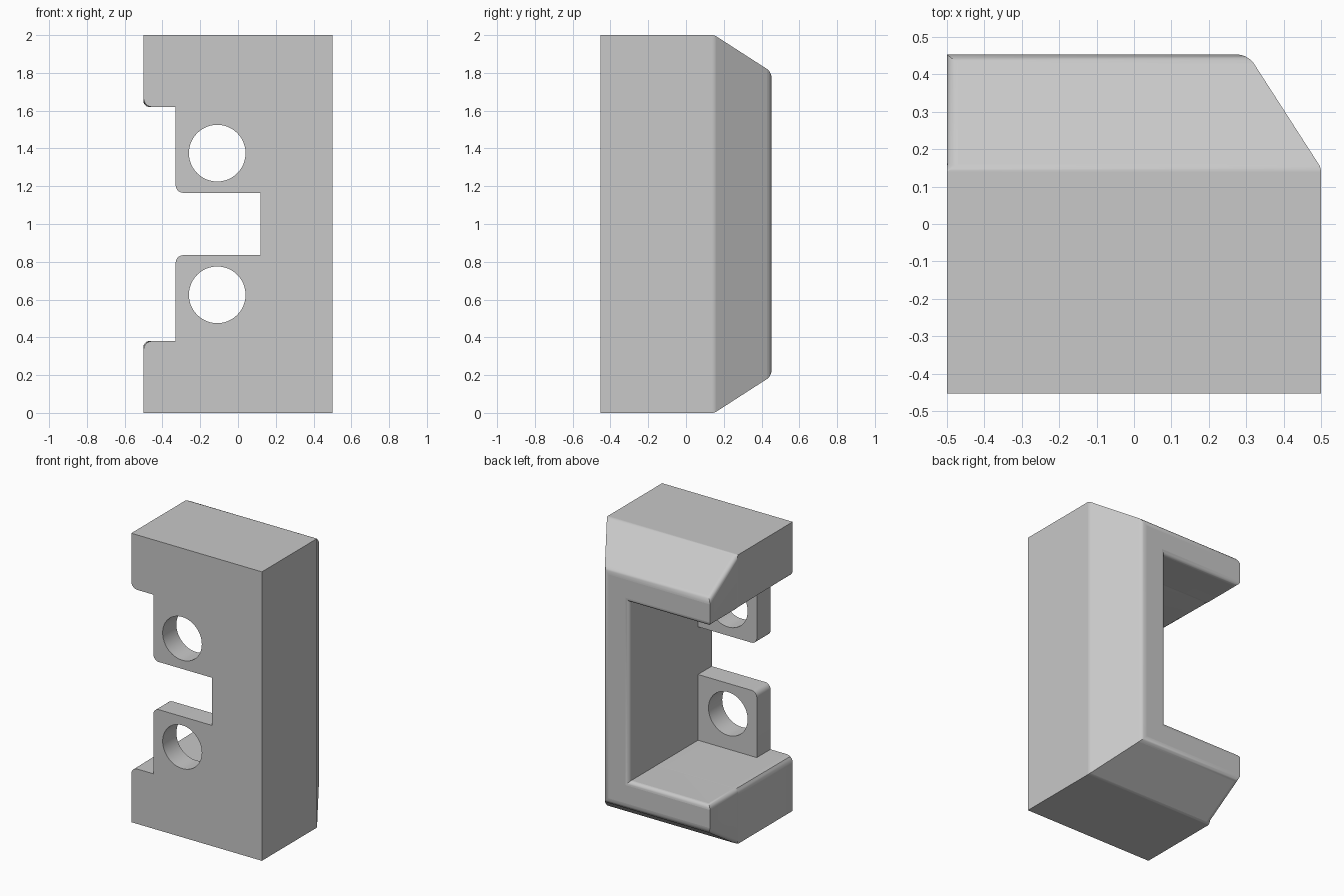
import bpy
import bmesh
from math import cos, sin, pi

cube = bpy.data.objects.get("Cube")
if cube:
    bpy.data.objects.remove(cube, do_unlink=True)

grey = bpy.data.materials.new("light_grey")
grey.use_nodes = True
colour = (0.58, 0.58, 0.58, 1)
grey.diffuse_color = colour
grey.node_tree.nodes["Principled BSDF"].inputs["Base Color"].default_value = colour

FRONT, SHOULDER, BACK = -0.453, 0.15, 0.453
LEFT, RIGHT, WALL = -0.5, 0.5, 0.12
LOW, HIGH = 0.38, 1.62
INSET = 0.195


def finish(obj):
    """Select one object and smooth its rounded edges."""
    bpy.ops.object.select_all(action='DESELECT')
    bpy.context.view_layer.objects.active = obj
    obj.select_set(True)
    bpy.ops.object.shade_smooth_by_angle(angle=pi / 6)


def near(a, b):
    return abs(a - b) < 1e-4


# C-shaped body: one profile lofted through front, shoulder and tapered back
def profile(inset):
    r, t = RIGHT - inset, 2 - inset
    return [(LEFT, inset), (r, inset), (r, t), (LEFT, t),
            (LEFT, HIGH), (WALL, HIGH), (WALL, LOW), (LEFT, LOW)]


bm = bmesh.new()
rings = [[bm.verts.new((x, y, z)) for x, z in profile(inset)]
         for y, inset in ((FRONT, 0), (SHOULDER, 0), (BACK, INSET))]
bm.faces.new(rings[0])
bm.faces.new(rings[-1][::-1])
for a, b in zip(rings, rings[1:]):
    for i in range(len(a)):
        j = (i + 1) % len(a)
        bm.faces.new((a[i], b[i], b[j], a[j]))
bmesh.ops.dissolve_limit(bm, angle_limit=0.01, verts=bm.verts[:], edges=bm.edges[:])
bmesh.ops.recalc_face_normals(bm, faces=bm.faces[:])

mesh = bpy.data.meshes.new("body")
bm.to_mesh(mesh)
bm.free()
mesh.materials.append(grey)
body = bpy.data.objects.new("body", mesh)
bpy.context.collection.objects.link(body)

# Rounded edges, with a width chosen by where the edge lies
ROUND = 0.045


def edge_width(a, b):
    on_end = near(a.x, LEFT) and near(b.x, LEFT)
    if near(a.y, BACK) and near(b.y, BACK):
        return 0 if on_end else 0.028
    if near(a.y, SHOULDER) and near(b.y, SHOULDER):
        return 0.01
    if on_end and min(a.y, b.y) > SHOULDER - 0.01:
        return 0.03
    if on_end and near(a.z, b.z) and (near(a.z, LOW) or near(a.z, HIGH)):
        return ROUND
    return 0


weights = mesh.attributes.new("bevel_weight_edge", 'FLOAT', 'EDGE')
for e in mesh.edges:
    a, b = (mesh.vertices[i].co for i in e.vertices)
    weights.data[e.index].value = edge_width(a, b) / ROUND
bevel = body.modifiers.new("rounded_edges", 'BEVEL')
bevel.limit_method = 'WEIGHT'
bevel.width = ROUND
bevel.segments = 5
finish(body)
bpy.ops.object.modifier_move_to_index(modifier="rounded_edges", index=0)
bpy.ops.object.modifier_apply(modifier="rounded_edges")
finish(body)


# Front tabs: flat plates with one rounded corner and a screw hole
def arc(cx, cy, r, start, end, n):
    return [(cx + r * cos(start + (end - start) * i / n),
             cy + r * sin(start + (end - start) * i / n)) for i in range(n + 1)]


def make_tab(name, flip):
    thickness, edge, top, r = 0.15, -0.33, 0.835, 0.04
    outline = [(WALL, LOW), (WALL, top)]
    outline += arc(edge + r, top - r, r, pi / 2, pi, 6)
    outline.append((edge, LOW))
    hole = arc(-0.11, 0.625, 0.15, 0, 2 * pi, 48)[:-1]
    curve = bpy.data.curves.new(name, 'CURVE')
    curve.dimensions = '2D'
    curve.fill_mode = 'BOTH'
    curve.extrude = thickness / 2
    for pts in (outline, hole):
        spline = curve.splines.new('POLY')
        spline.points.add(len(pts) - 1)
        spline.use_cyclic_u = True
        for p, (x, z) in zip(spline.points, pts):
            p.co = (x, 2 - z if flip else z, 0, 1)
    tab = bpy.data.objects.new(name, curve)
    bpy.context.collection.objects.link(tab)
    tab.rotation_euler.x = pi / 2
    tab.location.y = FRONT + thickness / 2
    bpy.ops.object.select_all(action='DESELECT')
    bpy.context.view_layer.objects.active = tab
    tab.select_set(True)
    bpy.ops.object.convert(target='MESH')
    tab = bpy.context.object
    bm = bmesh.new()
    bm.from_mesh(tab.data)
    bmesh.ops.remove_doubles(bm, verts=bm.verts[:], dist=1e-5)
    bmesh.ops.recalc_face_normals(bm, faces=bm.faces[:])
    bm.to_mesh(tab.data)
    bm.free()
    tab.data.materials.clear()
    tab.data.materials.append(grey)
    finish(tab)


make_tab("lower_tab", False)
make_tab("upper_tab", True)
